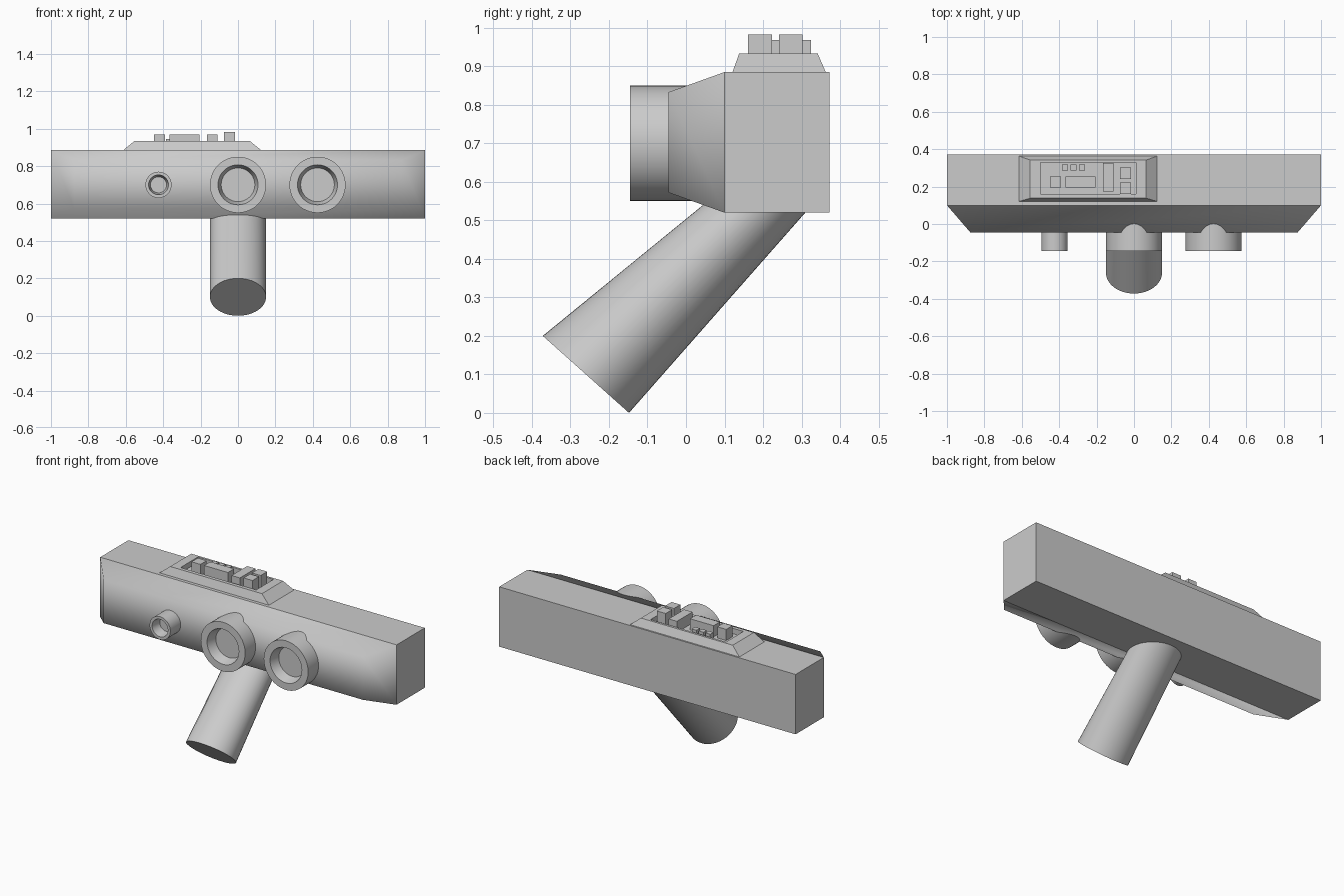
import bpy, bmesh
from math import cos, sin, tau
from mathutils import Vector

if "Cube" in bpy.data.objects:
    bpy.data.objects.remove(bpy.data.objects["Cube"])

grey = bpy.data.materials.new("plain grey")
grey.use_nodes = True
colour = (0.6, 0.6, 0.6, 1)
grey.diffuse_color = colour
grey.node_tree.nodes["Principled BSDF"].inputs["Base Color"].default_value = colour


def loft(name, rings, cap_start=True, cap_end=True, smooth=None):
    """Skin a row of equal rings; smooth is None, 'all' or 'angle'."""
    bm = bmesh.new()
    loops = [[bm.verts.new(p) for p in ring] for ring in rings]
    n = len(loops[0])
    for a, b in zip(loops, loops[1:]):
        for i in range(n):
            j = (i + 1) % n
            bm.faces.new((a[i], a[j], b[j], b[i]))
    if cap_start:
        bm.faces.new(loops[0][::-1])
    if cap_end:
        bm.faces.new(loops[-1])
    bmesh.ops.recalc_face_normals(bm, faces=bm.faces)
    mesh = bpy.data.meshes.new(name)
    bm.to_mesh(mesh)
    bm.free()
    mesh.materials.append(grey)
    obj = bpy.data.objects.new(name, mesh)
    bpy.context.collection.objects.link(obj)
    if smooth:
        bpy.ops.object.select_all(action='DESELECT')
        obj.select_set(True)
        bpy.context.view_layer.objects.active = obj
        if smooth == 'all':
            bpy.ops.object.shade_smooth()
        else:
            bpy.ops.object.shade_smooth_by_angle()
    return obj


def rect_z(x0, x1, y0, y1, z):
    return [(x0, y0, z), (x1, y0, z), (x1, y1, z), (x0, y1, z)]


def rect_y(x, z0, z1, y):
    return [(-x, y, z0), (x, y, z0), (x, y, z1), (-x, y, z1)]


def ellipse(centre, u, v, n=48):
    c, u, v = Vector(centre), Vector(u), Vector(v)
    return [c + u * cos(tau * i / n) + v * sin(tau * i / n) for i in range(n)]


# Main bar, open at the front where the softly shaded bevelled cap joins
loft("body_bar", [rect_y(1, 0.52, 0.885, 0.372), rect_y(1, 0.52, 0.885, 0.1)], cap_end=False)
cap = loft("body_front", [rect_y(1, 0.52, 0.885, 0.1), rect_y(0.875, 0.572, 0.833, -0.045)],
           cap_start=False, smooth='all')

# Hollow tubes on the front: outer wall, rim, tapered bore, floor
FRONT = -0.145
for name, x, outer, bore, floor in (("small_tube", -0.425, 0.07, 0.053, 0.043),
                                    ("centre_tube", 0, 0.15, 0.107, 0.09),
                                    ("left_tube", 0.425, 0.15, 0.107, 0.09)):
    profile = ((outer, 0.09), (outer, FRONT), (bore, FRONT), (floor, FRONT + 0.06))
    loft(name, [ellipse((x, y, 0.7), (r, 0, 0), (0, 0, r)) for r, y in profile], smooth='angle')

# Slanted handle, flattening slightly towards the body
loft("handle", [ellipse((0, -0.26, 0.1), (0.15, 0, 0), (0, 0.112, -0.1)),
                ellipse((0, 0.207, 0.56), (0.15, 0, 0), (0, 0.138, 0))], smooth='angle')

# Control panel with sloped sides and a recessed tray
TRAY = 0.9
loft("control_panel", [rect_z(-0.62, 0.13, 0.119, 0.365, 0.88),
                       rect_z(-0.555, 0.065, 0.138, 0.342, 0.933),
                       rect_z(-0.5, 0.01, 0.16, 0.328, 0.933),
                       rect_z(-0.5, 0.01, 0.16, 0.328, TRAY)])

# Buttons: centre x, centre y, width, depth, top
buttons = {
    "square_button": (-0.42, 0.225, 0.06, 0.06, 0.968),
    "wide_button": (-0.285, 0.225, 0.16, 0.06, 0.968),
    "tall_button": (-0.138, 0.25, 0.056, 0.15, 0.968),
    "rear_key": (-0.045, 0.272, 0.06, 0.062, 0.983),
    "front_key": (-0.045, 0.192, 0.06, 0.062, 0.983),
}
for i in range(3):
    buttons[f"tiny_button_{i + 1}"] = (-0.37 + 0.046 * i, 0.302, 0.032, 0.032, 0.945)
for name, (x, y, w, d, top) in buttons.items():
    sides = (x - w / 2, x + w / 2, y - d / 2, y + d / 2)
    loft(name, [rect_z(*sides, TRAY - 0.005), rect_z(*sides, top)])
